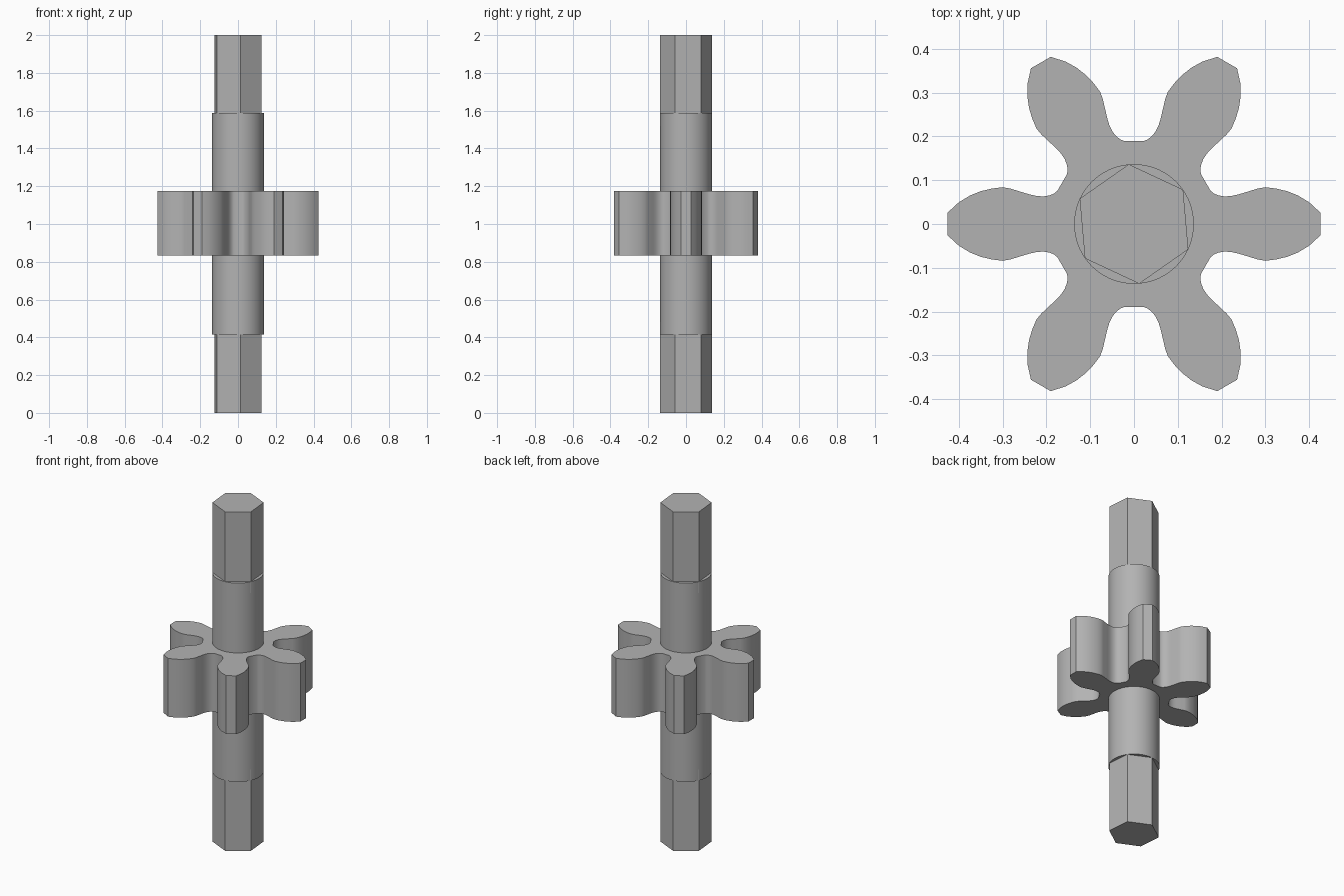
import bpy, bmesh
from math import cos, sin, radians
from mathutils import Matrix, Vector

if "Cube" in bpy.data.objects:
    bpy.data.objects.remove(bpy.data.objects["Cube"])

# Single plain steel colour
steel = bpy.data.materials.new("grey_steel")
steel.use_nodes = True
colour = (0.45, 0.45, 0.45, 1)
steel.diffuse_color = colour
bsdf = next(n for n in steel.node_tree.nodes if n.type == "BSDF_PRINCIPLED")
bsdf.inputs["Base Color"].default_value = colour


def prism(name, outline, z0, z1, smooth=True):
    """Extrude a flat outline from z0 to z1."""
    bm = bmesh.new()
    base = bm.faces.new([bm.verts.new((p[0], p[1], z0)) for p in outline])
    top = bmesh.ops.extrude_face_region(bm, geom=[base])["geom"]
    moved = [v for v in top if isinstance(v, bmesh.types.BMVert)]
    bmesh.ops.translate(bm, verts=moved, vec=(0, 0, z1 - z0))
    bmesh.ops.recalc_face_normals(bm, faces=bm.faces)
    mesh = bpy.data.meshes.new(name)
    bm.to_mesh(mesh)
    bm.free()
    mesh.materials.append(steel)
    obj = bpy.data.objects.new(name, mesh)
    bpy.context.collection.objects.link(obj)
    if smooth:
        bpy.ops.object.select_all(action="DESELECT")
        obj.select_set(True)
        bpy.context.view_layer.objects.active = obj
        bpy.ops.object.shade_smooth_by_angle(angle=radians(25))
    return obj


def ring(radius, sides, turn=0):
    return [(radius * cos(radians(turn + 360 * i / sides)),
             radius * sin(radians(turn + 360 * i / sides))) for i in range(sides)]


# Hexagonal shaft ends, seated a little way into the round shaft
hexagon = ring(0.137, 6, 35)
prism("lower_hex_end", hexagon, 0, 0.48, smooth=False)
prism("upper_hex_end", hexagon, 1.52, 2, smooth=False)

# Round shaft
prism("round_shaft", ring(0.1368, 72), 0.415, 1.588)

# Six-tooth pinion: half a tooth, mirrored and repeated
half_tooth = [(0.175, 0.076), (0.183, 0.0695), (0.193, 0.0655), (0.207, 0.063),
              (0.223, 0.064), (0.24, 0.068), (0.283, 0.081), (0.3, 0.084),
              (0.325, 0.081), (0.35, 0.075), (0.375, 0.065), (0.4, 0.05),
              (0.426, 0.026)]
tooth = [(x, -y) for x, y in half_tooth] + half_tooth[::-1]
pinion = []
for i in range(6):
    turn = Matrix.Rotation(radians(60 * i), 2)
    pinion += [turn @ Vector(p) for p in tooth]
prism("pinion_gear", pinion, 0.832, 1.176)
